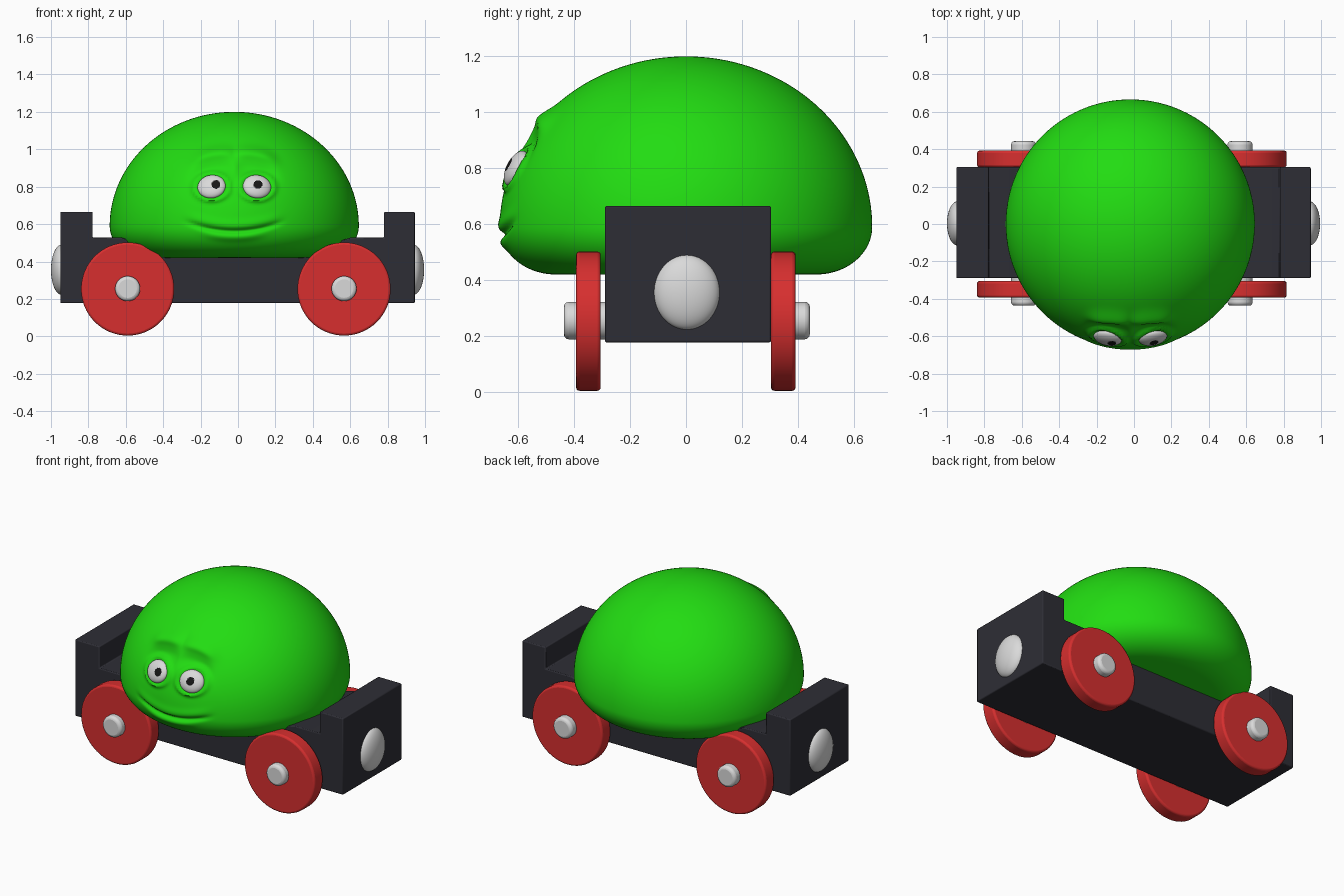
import bpy, bmesh, math
from mathutils import Matrix, Vector
from math import exp, cos, sin, pi

if "Cube" in bpy.data.objects:
    bpy.data.objects.remove(bpy.data.objects["Cube"])


def material(name, rgb):
    m = bpy.data.materials.new(name)
    m.diffuse_color = (*rgb, 1)
    m.use_nodes = True
    m.node_tree.nodes["Principled BSDF"].inputs["Base Color"].default_value = m.diffuse_color
    return m


GREEN = material("bright green", (0.016, 0.72, 0.006))
DARK = material("charcoal", (0.027, 0.027, 0.036))
RED = material("red", (0.68, 0.028, 0.028))
WHITE = material("off white", (0.70, 0.70, 0.70))
BLACK = material("pupil black", (0.008, 0.008, 0.008))


def finish(bm, name, *mats, angle=40, bevel=0, segments=3):
    bmesh.ops.recalc_face_normals(bm, faces=bm.faces)
    me = bpy.data.meshes.new(name)
    bm.to_mesh(me)
    bm.free()
    ob = bpy.data.objects.new(name, me)
    bpy.context.collection.objects.link(ob)
    for m in mats:
        me.materials.append(m)
    if bevel:
        mod = ob.modifiers.new("rounded edges", 'BEVEL')
        mod.width, mod.segments, mod.limit_method = bevel, segments, 'ANGLE'
        mod.angle_limit = math.radians(40)
    bpy.ops.object.select_all(action='DESELECT')
    ob.select_set(True)
    bpy.context.view_layer.objects.active = ob
    bpy.ops.object.shade_smooth_by_angle(angle=math.radians(angle))
    return ob


def cylinder_y(name, x, z, r, y0, y1, mat, bevel):
    bm = bmesh.new()
    mtx = Matrix.Translation((x, (y0 + y1) / 2, z)) @ Matrix.Rotation(pi / 2, 4, 'X')
    bmesh.ops.create_cone(bm, cap_ends=True, segments=64, radius1=r, radius2=r,
                          depth=y1 - y0, matrix=mtx)
    return finish(bm, name, mat, bevel=bevel)


def ellipsoid(mtx, radii, u=64, v=32):
    bm = bmesh.new()
    bmesh.ops.create_uvsphere(bm, u_segments=u, v_segments=v, radius=1,
                              matrix=mtx @ Matrix.Diagonal((*radii, 1)))
    return bm


# Chassis: side profile with end posts, shelves and a lowered middle, extruded across
outline = [(-0.95, 0.177), (0.945, 0.177), (0.945, 0.665), (0.78, 0.665), (0.78, 0.527),
           (0.60, 0.527), (0.55, 0.512), (0.42, 0.435), (0.38, 0.425),
           (-0.40, 0.425), (-0.44, 0.435), (-0.57, 0.512), (-0.62, 0.527),
           (-0.777, 0.527), (-0.777, 0.665), (-0.95, 0.665)]
bm = bmesh.new()
face = bm.faces.new([bm.verts.new((x, -0.29, z)) for x, z in outline])
ext = bmesh.ops.extrude_face_region(bm, geom=[face])
bmesh.ops.translate(bm, vec=(0, 0.594, 0),
                    verts=[v for v in ext["geom"] if isinstance(v, bmesh.types.BMVert)])
finish(bm, "chassis", DARK, angle=35, bevel=0.006, segments=2)

# Wheels and axles
for end, x in (("left", -0.59), ("right", 0.567)):
    cylinder_y(end + "_axle", x, 0.255, 0.067, -0.437, 0.443, WHITE, 0.018)
    for side, y0 in (("front", -0.393), ("back", 0.304)):
        cylinder_y(f"{end}_{side}_wheel", x, 0.253, 0.249, y0, y0 + 0.088, RED, 0.012)

# Domed buttons on both ends
for end, x in (("left", -0.943), ("right", 0.938)):
    bm = ellipsoid(Matrix.Translation((x, 0.003, 0.356)), (0.057, 0.118, 0.134))
    finish(bm, end + "_end_button", WHITE)

# Dome body: revolved profile, then the face is sculpted on the front
CX, EYE_U, EYE_Z = -0.02, 0.121, 0.80


def relief(u, z):
    a = abs(u)
    brow_z = 0.985 - 1.6 * (a - 0.06) ** 2
    fade = exp(-((a - 0.11) / 0.11) ** 4)
    d = 0.026 * fade * exp(-((z - brow_z) / 0.032) ** 2)
    d -= 0.022 * fade * exp(-((z - brow_z + 0.09) / 0.04) ** 2)
    # raised eyelid rims
    r = math.hypot((a - EYE_U) / 0.078, (z - EYE_Z) / 0.062)
    d += 0.016 * exp(-((r - 1.2) / 0.16) ** 2)
    # smile crease with lower lip and cheeks
    mouth_z = 0.562 + 0.75 * u * u
    mf = exp(-(u / 0.24) ** 8)
    d -= 0.018 * mf * exp(-((z - mouth_z) / 0.013) ** 2)
    d += 0.010 * exp(-(u / 0.15) ** 4) * exp(-((z - mouth_z + 0.035) / 0.02) ** 2)
    d += 0.006 * mf * exp(-((z - mouth_z - 0.035) / 0.025) ** 2)
    return d


R, ZM = 0.666, 0.59
profile = [(0, 0.42), (0.24, 0.42)]
profile += [(R - 0.2 + 0.2 * sin(t * pi / 80), ZM - 0.17 * cos(t * pi / 80)) for t in range(40)]
profile += [(R * cos(t * pi / 180), ZM + 0.61 * sin(t * pi / 180)) for t in range(90)]
profile.append((0, ZM + 0.61))
bm = bmesh.new()
vs = [bm.verts.new((r, 0, z)) for r, z in profile]
es = [bm.edges.new(p) for p in zip(vs, vs[1:])]
bmesh.ops.spin(bm, geom=vs + es, cent=(0, 0, 0), axis=(0, 0, 1), angle=2 * pi, steps=256)
bmesh.ops.remove_doubles(bm, verts=bm.verts, dist=0.0001)
for v in bm.verts:
    if v.co.y < -0.3 and abs(v.co.x) < 0.45 and v.co.z > 0.45:
        v.co.y -= relief(v.co.x, v.co.z)
    v.co.x += CX
finish(bm, "dome_body", GREEN, angle=80)

# Eyes: flattened balls facing out of the dome, pupil faces picked by distance
for side, s, px in (("left", -1, -0.118), ("right", 1, 0.107)):
    x = CX + s * EYE_U
    mtx = (Matrix.Translation((x, -0.608, EYE_Z)) @ Matrix.Rotation(s * 0.2, 4, 'Z')
           @ Matrix.Rotation(-0.47, 4, 'X'))
    bm = ellipsoid(mtx, (0.076, 0.032, 0.068), 96, 64)
    for f in bm.faces:
        c = f.calc_center_median()
        if c.y < -0.58 and math.hypot(c.x - px, c.z - 0.812) < 0.023:
            f.material_index = 1
    finish(bm, side + "_eye", WHITE, BLACK)
